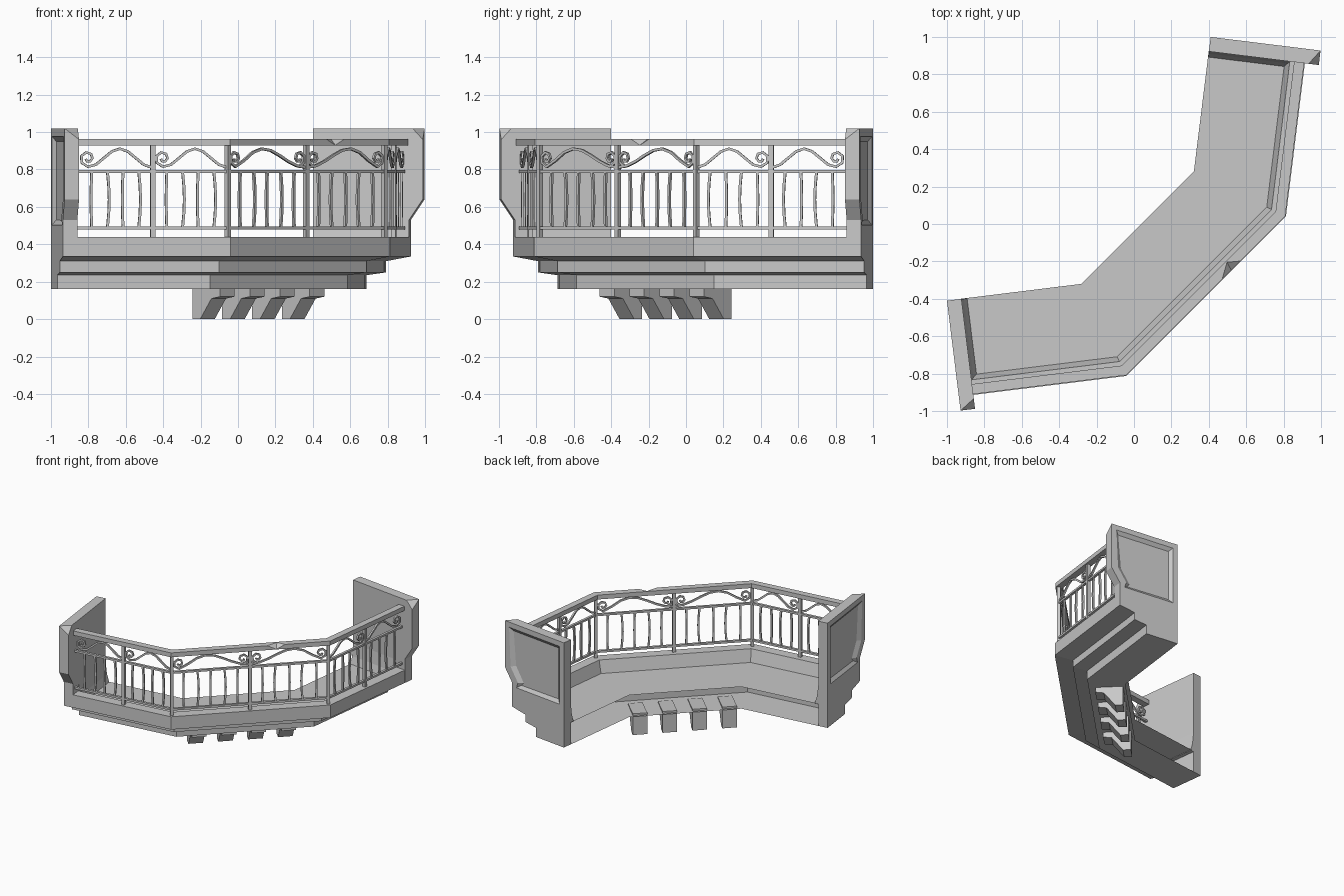
import bpy, bmesh, math
from mathutils import Vector

if "Cube" in bpy.data.objects:
    bpy.data.objects.remove(bpy.data.objects["Cube"], do_unlink=True)

stone = bpy.data.materials.new("grey stone")
stone.use_nodes = True
grey = (0.58, 0.58, 0.58, 1)
stone.diffuse_color = grey
stone.node_tree.nodes["Principled BSDF"].inputs["Base Color"].default_value = grey

# Back edge of the floor, in plan; everything is measured outward from it
PATH = [Vector(p) for p in ((-0.927, -0.4), (-0.28, -0.32), (0.32, 0.28), (0.4, 0.927))]


def outward(a, b):
    t = (b - a).normalized()
    return Vector((t.y, -t.x))


def offset_path(d):
    n = [outward(a, b) for a, b in zip(PATH, PATH[1:])]
    pts = [PATH[0] + n[0] * d]
    for i in (1, 2):
        m = (n[i - 1] + n[i]).normalized()
        pts.append(PATH[i] + m * (d / m.dot(n[i])))
    return pts + [PATH[3] + n[2] * d]


def mirror(p):
    """Reflect across the diagonal symmetry plane."""
    return Vector((-p[1], -p[0], *p[2:]))


def finish(name, bm):
    bmesh.ops.recalc_face_normals(bm, faces=bm.faces)
    me = bpy.data.meshes.new(name)
    bm.to_mesh(me)
    bm.free()
    me.materials.append(stone)
    ob = bpy.data.objects.new(name, me)
    bpy.context.collection.objects.link(ob)
    return ob


def skin(bm, rings, closed=True):
    """Join equal rings of points into a capped solid, or an open strip."""
    vs = [[bm.verts.new(p) for p in r] for r in rings]
    k = len(vs[0])
    for a, b in zip(vs, vs[1:]):
        for i in range(k if closed else k - 1):
            j = (i + 1) % k
            bm.faces.new((a[i], a[j], b[j], b[i]))
    if closed:
        bm.faces.new(vs[0])
        bm.faces.new(vs[-1])


def sweep(name, profile, closed=True):
    """Run a (distance, height) profile along the bent balcony path."""
    bm = bmesh.new()
    cols = [[(*p, z) for p in offset_path(d)] for d, z in profile]
    skin(bm, list(zip(*cols)), closed)
    return finish(name, bm)


def bar(name, d, z, w, h):
    return sweep(name, [(d - w, z - h), (d + w, z - h), (d + w, z + h), (d - w, z + h)])


# Stepped hollow slab with a raised curb, open at the back
steps = [(0.28, 0.16), (0.28, 0.235), (0.385, 0.25), (0.385, 0.31), (0.518, 0.335)]
sweep("balcony_slab", [(0, 0.16)] + steps +
      [(0.518, 0.44), (0.437, 0.44), (0.41, 0.34), (0, 0.34)], closed=False)

# Rails
RAIL = 0.487
handrail = bar("handrail", RAIL, 0.945, 0.027, 0.018)
bar("middle_rail", RAIL, 0.79, 0.01, 0.008)
bar("bottom_rail", RAIL, 0.488, 0.01, 0.008)

# Chip broken out of the handrail
mid = (PATH[1] + PATH[2]) / 2
along = (PATH[2] - PATH[1]).normalized()
out = outward(PATH[1], PATH[2])


def at_middle(t, d, z):
    return (*(mid + along * t + out * d), z)


bm = bmesh.new()
for p in ((0.09, 0.525, 0.97), (0.29, 0.525, 0.97), (0.21, 0.458, 0.97), (0.19, 0.525, 0.922)):
    bm.verts.new(at_middle(*p))
bmesh.ops.convex_hull(bm, input=bm.verts)
cutter = finish("chip_cutter", bm)
cutter.hide_render = True
mod = handrail.modifiers.new("chip", "BOOLEAN")
mod.object = cutter
mod.operation = "DIFFERENCE"
bpy.context.view_layer.objects.active = handrail
bpy.ops.object.modifier_apply(modifier=mod.name)
bpy.data.objects.remove(cutter, do_unlink=True)

# Corbels under the middle
corbel = [(0.02, 0), (0.08, 0), (0.165, 0.11), (0.23, 0.12), (0.23, 0.165), (0.02, 0.175)]
for i in range(4):
    c = (i - 1.5) * 0.226
    bm = bmesh.new()
    skin(bm, [[at_middle(t, d, z) for d, z in corbel] for t in (c - 0.055, c + 0.055)])
    finish(f"corbel_{i + 1}", bm)

# End walls: stepped outline, recessed outer panel, clipped top corner
n0 = outward(PATH[0], PATH[1])
t0 = (PATH[1] - PATH[0]).normalized()
TIP, THICK = 0.592, 0.078
wall = [(0, 0.16)] + steps + [(0.518, 0.53), (TIP, 0.64), (TIP, 1.02), (0, 1.02)]


def at_wall(co, flip):
    u, v, z = co
    p = Vector((-1, -0.41)) + n0 * u + t0 * v
    p = Vector((p.x, p.y, z))
    return mirror(p) if flip else p


def end_wall(name, flip):
    bm = bmesh.new()
    skin(bm, [[(u, v, z) for u, z in wall] for v in (0, THICK)])
    bmesh.ops.recalc_face_normals(bm, faces=bm.faces)
    a, b, c = Vector((TIP, 0, 1.02)), Vector((TIP - 0.055, THICK, 1.02)), Vector((TIP, THICK, 0.96))
    no = (b - a).cross(c - a)
    if no.z < 0:
        no.negate()
    bmesh.ops.bisect_plane(bm, geom=bm.verts[:] + bm.edges[:] + bm.faces[:],
                           plane_co=a, plane_no=no, clear_outer=True)
    bmesh.ops.holes_fill(bm, edges=[e for e in bm.edges if e.is_boundary])
    bmesh.ops.bisect_plane(bm, geom=bm.verts[:] + bm.edges[:] + bm.faces[:],
                           plane_co=(0, 0, 0.46), plane_no=(0, 0, 1))
    bmesh.ops.recalc_face_normals(bm, faces=bm.faces)
    panel = [f for f in bm.faces if f.normal.y < -0.9 and f.calc_center_median().z > 0.5]
    bmesh.ops.inset_region(bm, faces=panel, thickness=0.06)
    bmesh.ops.inset_region(bm, faces=panel, thickness=0.04, depth=-0.02)
    for v in bm.verts:
        v.co = at_wall(v.co, flip)
    finish(name + "_end_wall", bm)

    # Sloped skirting where the wall meets the floor
    bm = bmesh.new()
    skirt = [(0.07, 0.335), (0.11, 0.335), (0.09, 0.4), (THICK, 0.5), (0.07, 0.5)]
    skin(bm, [[at_wall((u, v, z), flip) for v, z in skirt] for u in (0.001, 0.43)])
    finish(name + "_skirting", bm)


end_wall("right", False)
end_wall("left", True)


def rod(bm, a, b, pts, r):
    """Square rod through (distance along bay, height) points."""
    t = (b - a).normalized()
    n = Vector((t.y, -t.x, 0))
    P = [Vector((*(a + t * s), z)) for s, z in pts]
    rings = []
    for i, p in enumerate(P):
        tan = (P[min(i + 1, len(P) - 1)] - P[max(i - 1, 0)]).normalized()
        m = tan.cross(n)
        rings.append([p + n * r + m * r, p - n * r + m * r, p - n * r - m * r, p + n * r - m * r])
    skin(bm, rings)


def spiral(length, far=False):
    """Curl beside a post, wound from its heart out to the lowest point."""
    pts = []
    for i in range(9):
        f = i / 8
        ang = -math.pi / 2 - (1 - f) * 2.4 * math.pi
        r = 0.012 + 0.033 * f
        pts.append((0.055 + r * math.cos(ang), 0.86 + r * math.sin(ang)))
    return [(length - s, z) for s, z in pts] if far else pts


def bay(bm, a, b, count, double):
    L = (b - a).length
    # Balusters, alternately straight and gently bowed
    for i in range(count):
        s = L * (i + 0.9) / (count + 0.8)
        bow = 0.01 if i % 2 else -0.004
        pts = [(s + bow * math.sin(k / 4 * math.pi), 0.488 + 0.302 * k / 4) for k in range(5)]
        rod(bm, a, b, pts, 0.007)
    # Scroll: curl, arch, then down to the next post
    skew = 0.75 if double else 1
    wave = [(0.055 + (L - 0.06) * k / 8,
             0.811 + 0.1 * math.sin(math.pi * (k / 8) ** skew) ** 2) for k in range(1, 9)]
    rod(bm, a, b, spiral(L) + wave, 0.007)
    if double:
        rod(bm, a, b, spiral(L, True), 0.007)


# Railing bays, posts at the bends and middles, mirrored to the other side
R = offset_path(RAIL)
start = R[0] + (R[1] - R[0]).normalized() * 0.01
half = (start + R[1]) / 2
centre = (R[1] + R[2]) / 2
infill, posts = bmesh.new(), bmesh.new()
for a, b, count, double in ((start, half, 4, False), (half, R[1], 4, False), (R[1], centre, 5, True)):
    bay(infill, a, b, count, double)
    bay(infill, mirror(a), mirror(b), count, double)
for p, q in ((half, R[1]), (R[1], R[2]), (centre, R[2]), (R[2], R[1]), (mirror(half), R[2])):
    rod(posts, p, q, [(0, 0.43), (0, 0.935)], 0.0125)
finish("railing_infill", infill)
finish("railing_posts", posts)
